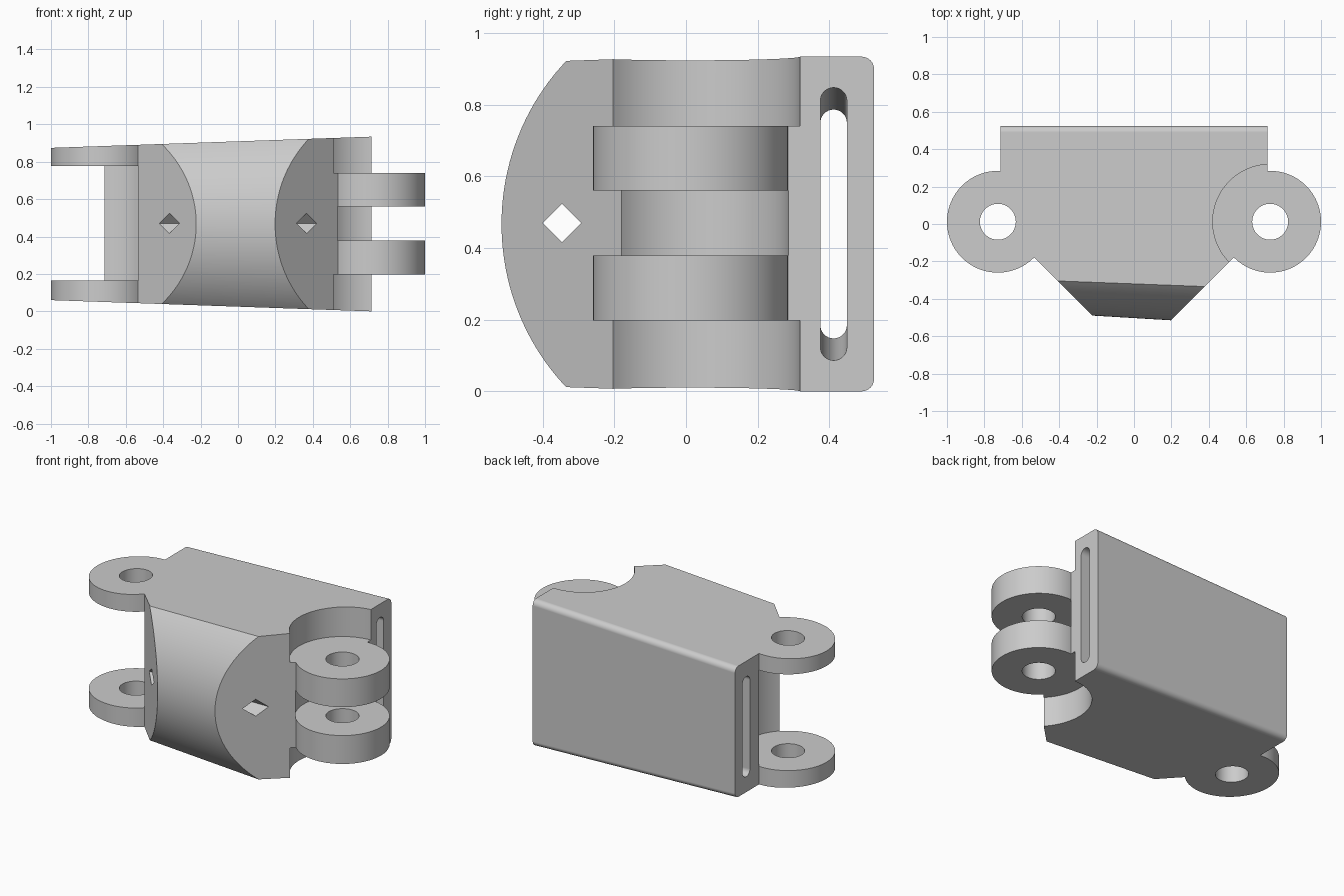
import bpy, bmesh
from math import sin, cos, pi, asin

if "Cube" in bpy.data.objects:
    bpy.data.objects.remove(bpy.data.objects["Cube"], do_unlink=True)

grey = bpy.data.materials.new("plain grey")
grey.use_nodes = True
colour = (0.6, 0.6, 0.6, 1)
grey.diffuse_color = colour
grey.node_tree.nodes["Principled BSDF"].inputs["Base Color"].default_value = colour

MID = 0.467                 # middle height of the whole part
HINGE_X, HINGE_Y = 0.728, 0.012
KNUCKLE_R, POCKET_R, PIN_R = 0.272, 0.307, 0.096


def loft(name, ring_a, ring_b):
    """Closed solid between two rings with the same number of points."""
    bm = bmesh.new()
    a = [bm.verts.new(p) for p in ring_a]
    b = [bm.verts.new(p) for p in ring_b]
    bm.faces.new(a)
    bm.faces.new(b)
    for i in range(len(a)):
        j = (i + 1) % len(a)
        bm.faces.new((a[i], a[j], b[j], b[i]))
    bmesh.ops.recalc_face_normals(bm, faces=bm.faces)
    mesh = bpy.data.meshes.new(name)
    bm.to_mesh(mesh)
    bm.free()
    mesh.materials.append(grey)
    ob = bpy.data.objects.new(name, mesh)
    bpy.context.collection.objects.link(ob)
    return ob


def prism(name, outline, z0, z1):
    return loft(name, [(x, y, z0) for x, y in outline], [(x, y, z1) for x, y in outline])


def hinge_disc(name, side, r, z0, z1, n=96):
    ring = [(side * HINGE_X + r * cos(2 * pi * i / n), HINGE_Y + r * sin(2 * pi * i / n))
            for i in range(n)]
    return prism(name, ring, z0, z1)


def combine(target, tool, operation):
    mod = target.modifiers.new("combine", 'BOOLEAN')
    mod.operation, mod.object, mod.solver = operation, tool, 'EXACT'
    bpy.context.view_layer.objects.active = target
    bpy.ops.object.modifier_apply(modifier=mod.name)
    bpy.data.objects.remove(tool, do_unlink=True)


def body_section(x):
    """Side profile at x: flat back with rounded corners and a bowed front."""
    half = 0.442 + 0.035 * x
    corner, apex = -0.32 - 0.038 * x, -0.503 - 0.06 * x
    depth = corner - apex
    radius = (half ** 2 + depth ** 2) / (2 * depth)
    sweep = asin(half / radius)
    pts = []
    for i in range(41):
        t = sweep * (i / 20 - 1)
        pts.append((x, apex + radius * (1 - cos(t)), MID + radius * sin(t)))
    r = 0.035
    for sign, start in ((1, pi / 2), (-1, 0)):
        for i in range(11):
            t = start - pi / 2 * i / 10
            pts.append((x, 0.525 - r + r * cos(t), MID + sign * (half - r) + r * sin(t)))
    return pts


def slot_section(x):
    """Rounded slot outline, shrinking toward the right side."""
    r = 0.037
    half = 0.35 + 0.043 * x - r
    ring = []
    for sign in (1, -1):
        for i in range(17):
            t = pi * i / 16
            ring.append((x, 0.412 + sign * r * cos(t), MID + sign * (half + r * sin(t))))
    return ring


# Tapered body trimmed to its plan outline with the right hinge lobe
body = loft("hinge_link_body", body_section(-1.05), body_section(1.05))
plan = prism("plan_outline", [(-0.713, 0.6), (0.713, 0.6), (0.713, 0),
                              (0, -0.713), (-0.713, 0)], -0.3, 1.3)
combine(plan, hinge_disc("lobe", -1, KNUCKLE_R, -0.3, 1.3), 'UNION')
combine(body, plan, 'INTERSECT')

# Gap between the right pair of lugs
combine(body, hinge_disc("lug_gap", -1, KNUCKLE_R + 0.002, 0.165, 0.778), 'DIFFERENCE')

# Pockets above, below and between the left knuckles
for r, z0, z1 in ((POCKET_R, -0.2, 0.198), (POCKET_R, 0.74, 1.2), (KNUCKLE_R + 0.002, 0.379, 0.56)):
    combine(body, hinge_disc("pocket", 1, r, z0, z1), 'DIFFERENCE')

# Left knuckles
for z0, z1 in ((0.198, 0.379), (0.56, 0.74)):
    combine(body, hinge_disc("knuckle", 1, KNUCKLE_R, z0, z1), 'UNION')

# Pin holes
for side in (-1, 1):
    combine(body, hinge_disc("pin_hole", side, PIN_R, -0.2, 1.2, 64), 'DIFFERENCE')

# Strap slot along the back and diamond cord hole along the front
combine(body, loft("strap_slot", slot_section(-0.8), slot_section(0.8)), 'DIFFERENCE')
d = 0.054
diamond = [(-0.346 + d, 0.47), (-0.346, 0.47 + d), (-0.346 - d, 0.47), (-0.346, 0.47 - d)]
combine(body, loft("cord_hole", [(-0.9, y, z) for y, z in diamond],
                   [(0.9, y, z) for y, z in diamond]), 'DIFFERENCE')

# Smooth curved faces, keeping hard edges
bpy.ops.object.select_all(action='DESELECT')
body.select_set(True)
bpy.context.view_layer.objects.active = body
bpy.ops.object.shade_smooth_by_angle(angle=0.35)
weighted = body.modifiers.new("weighted_normals", 'WEIGHTED_NORMAL')
weighted.keep_sharp = True
